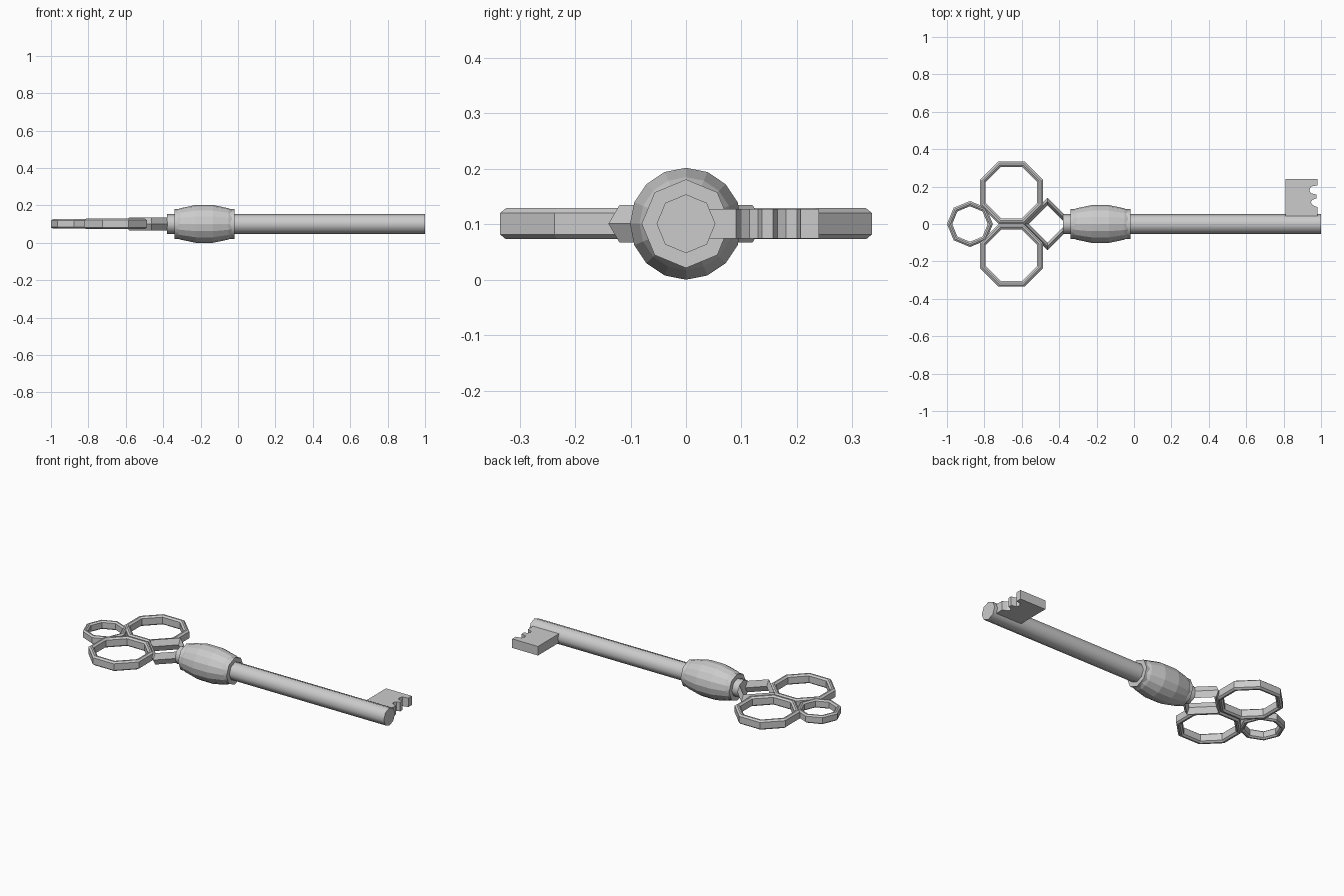
import bpy, bmesh
from math import sin, cos, pi

if "Cube" in bpy.data.objects:
    bpy.data.objects.remove(bpy.data.objects["Cube"])

ZC = 0.101  # height of the key's axis


def finish(name, bm, smooth=None):
    bmesh.ops.recalc_face_normals(bm, faces=bm.faces)
    me = bpy.data.meshes.new(name)
    bm.to_mesh(me)
    bm.free()
    ob = bpy.data.objects.new(name, me)
    bpy.context.collection.objects.link(ob)
    if smooth:
        bpy.ops.object.select_all(action='DESELECT')
        bpy.context.view_layer.objects.active = ob
        ob.select_set(True)
        bpy.ops.object.shade_smooth_by_angle(angle=smooth)
    return ob


def lathe(name, profile, sides, smooth=None):
    """Capped solid turned about the x axis from (x, radius) points."""
    bm = bmesh.new()
    rings = [[bm.verts.new((x, r * sin(2 * pi * i / sides), ZC + r * cos(2 * pi * i / sides)))
              for i in range(sides)] for x, r in profile]
    for a, b in zip(rings, rings[1:]):
        for i in range(sides):
            j = (i + 1) % sides
            bm.faces.new((a[i], a[j], b[j], b[i]))
    bm.faces.new(rings[0])
    bm.faces.new(rings[-1])
    return finish(name, bm, smooth)


def loop(name, x, y, sides, turn, section):
    """Flat polygonal ring sweeping a closed (radius, height) section."""
    bm = bmesh.new()
    rings = []
    for i in range(sides):
        a = 2 * pi * i / sides + turn
        rings.append([bm.verts.new((x + r * cos(a), y + r * sin(a), ZC + z)) for r, z in section])
    n = len(section)
    for k in range(sides):
        a, b = rings[k], rings[(k + 1) % sides]
        for i in range(n):
            j = (i + 1) % n
            bm.faces.new((a[i], a[j], b[j], b[i]))
    return finish(name, bm)


def chamfered(r, w, h):
    """Bar section with outer radius r, width w, half height h."""
    s = [(0, .7), (-.35, 1), (-.65, 1), (-1, .7), (-1, -.7), (-.65, -1), (-.35, -1), (0, -.7)]
    return [(r + w * u, h * v) for u, v in s]


# Shaft, collar and swollen grip
lathe("shaft", [(-0.38, 0.053), (1.0, 0.053)], 8, 0.9)
lathe("collar", [(-0.34, 0.08), (-0.02, 0.08)], 8, 0.9)
grip = [(-0.155, 0.071), (-0.128, 0.084), (-0.046, 0.101), (0.046, 0.101), (0.128, 0.084), (0.155, 0.071)]
lathe("grip", [(-0.18 + x, r) for x, r in grip], 16)

# Bow: two large side loops, small end loop, diamond link
for side, label in ((1, "left"), (-1, "right")):
    loop("bow_loop_" + label, -0.655, side * 0.168, 8, pi / 8, chamfered(0.181, 0.032, 0.028))
loop("bow_end_loop", -0.877, 0, 8, 0, chamfered(0.123, 0.028, 0.025))
loop("bow_diamond", -0.463, 0, 4, 0, [(0.14, 0), (0.12, 0.034), (0.1, 0), (0.12, -0.034)])

# Bit: notched plate
edge = [(0.81, 0.03), (0.98, 0.03), (0.98, 0.09), (0.955, 0.1), (0.945, 0.115), (0.955, 0.13),
        (0.975, 0.137), (0.975, 0.157), (0.945, 0.165), (0.938, 0.18), (0.945, 0.2),
        (0.98, 0.207), (0.98, 0.24), (0.81, 0.24)]
bm = bmesh.new()
face = bm.faces.new([bm.verts.new((x, y, ZC - 0.027)) for x, y in edge])
ext = bmesh.ops.extrude_face_region(bm, geom=[face], use_keep_orig=True)
for v in ext["geom"]:
    if isinstance(v, bmesh.types.BMVert):
        v.co.z += 0.054
finish("bit", bm)
